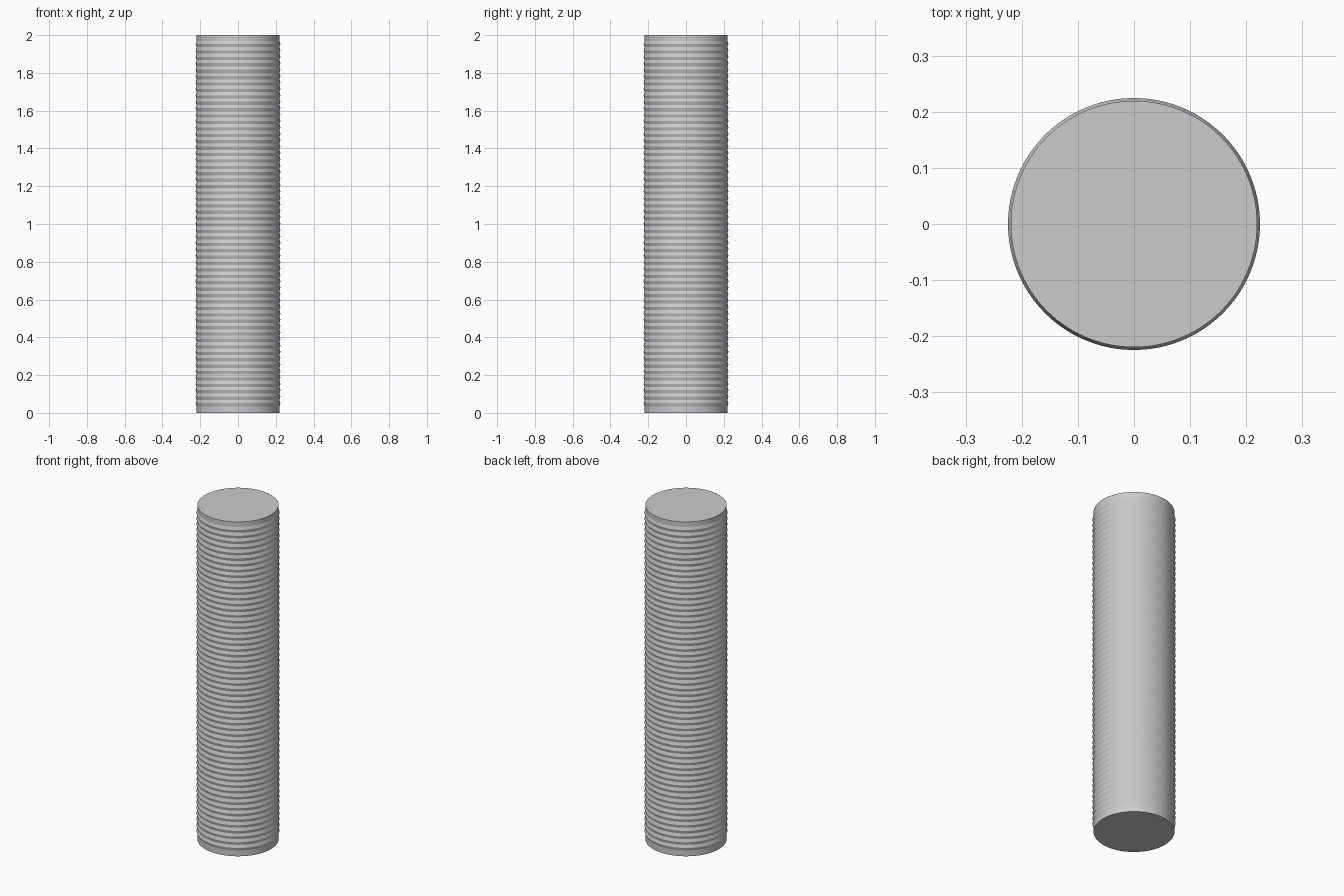
import bpy, bmesh, math

cube = bpy.data.objects.get("Cube")
if cube:
    bpy.data.objects.remove(cube, do_unlink=True)

HEIGHT = 2.0
ROOT, CREST = 0.2195, 0.2245
SEGMENTS = 96
RIDGES = 57
BOTTOM_BAND, TOP_BAND = 0.035, 0.03

# Single plain steel colour
steel = bpy.data.materials.new("steel_grey")
steel.use_nodes = True
colour = (0.6, 0.6, 0.6, 1.0)
steel.diffuse_color = colour
steel.node_tree.nodes["Principled BSDF"].inputs["Base Color"].default_value = colour

# Profile: plain end bands with evenly pitched ridges between them
pitch = (HEIGHT - BOTTOM_BAND - TOP_BAND) / RIDGES
profile = [(ROOT, 0.0)]
for i in range(RIDGES):
    z = BOTTOM_BAND + i * pitch
    profile += [(ROOT, z), (CREST, z + pitch / 2)]
profile += [(ROOT, HEIGHT - TOP_BAND), (ROOT, HEIGHT)]

# Revolve the profile and close both ends
bm = bmesh.new()
rings = []
for r, z in profile:
    angles = [2 * math.pi * s / SEGMENTS for s in range(SEGMENTS)]
    rings.append([bm.verts.new((r * math.cos(a), r * math.sin(a), z)) for a in angles])
for low, high in zip(rings, rings[1:]):
    for s in range(SEGMENTS):
        t = (s + 1) % SEGMENTS
        bm.faces.new((low[s], low[t], high[t], high[s]))
bm.faces.new(rings[0][::-1])
bm.faces.new(rings[-1])

mesh = bpy.data.meshes.new("ridged_rod")
bm.to_mesh(mesh)
bm.free()
mesh.materials.append(steel)
rod = bpy.data.objects.new("ridged_rod", mesh)
bpy.context.collection.objects.link(rod)

# Smooth around the rod, crisp on ridges and end rims
bpy.ops.object.select_all(action="DESELECT")
rod.select_set(True)
bpy.context.view_layer.objects.active = rod
bpy.ops.object.shade_smooth_by_angle(angle=math.radians(12))
